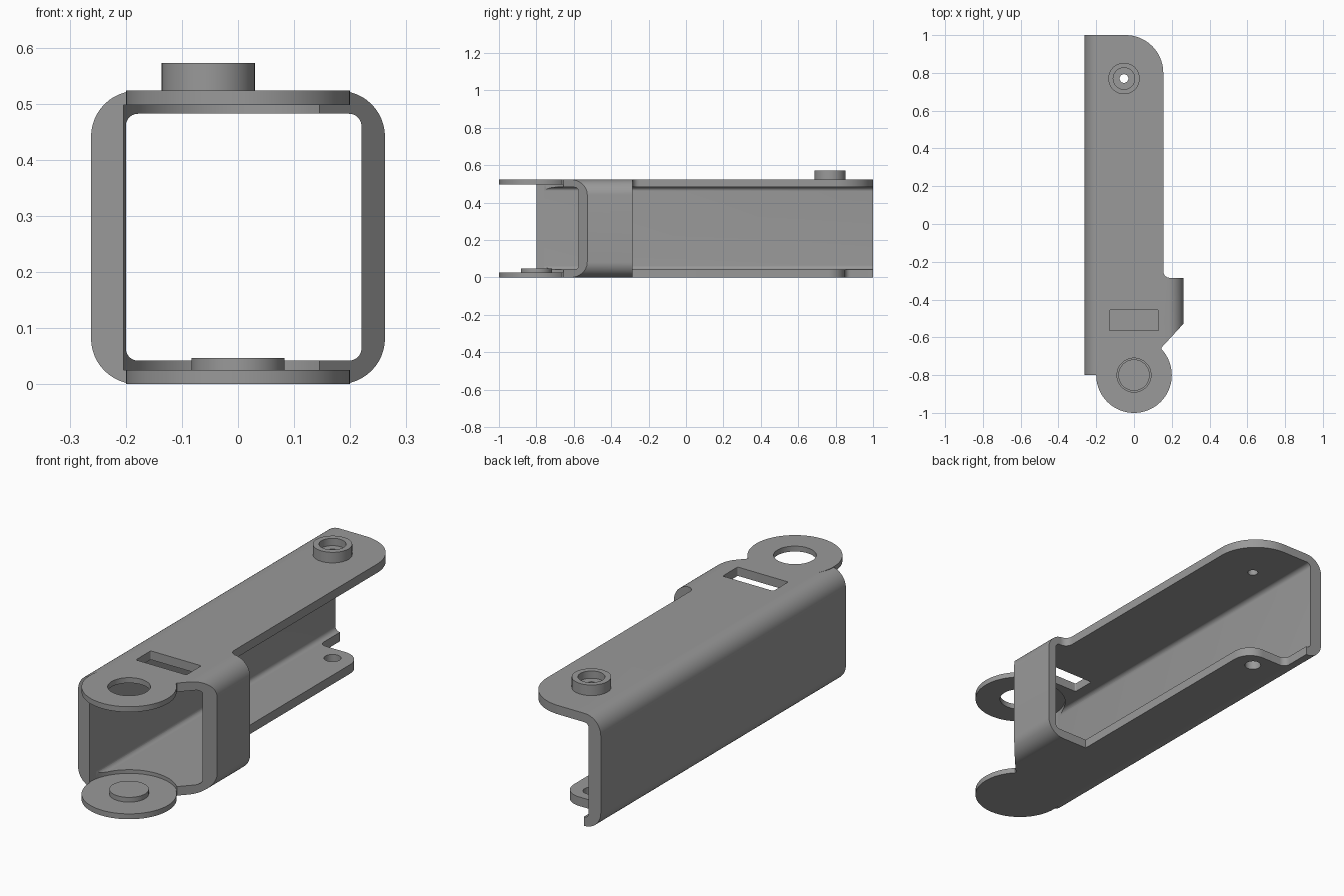
import bpy, bmesh, math
from mathutils import Vector

if "Cube" in bpy.data.objects:
    bpy.data.objects.remove(bpy.data.objects["Cube"])

grey = bpy.data.materials.new("mid_grey")
grey.diffuse_color = (0.32, 0.32, 0.32, 1)
grey.use_nodes = True
grey.node_tree.nodes["Principled BSDF"].inputs["Base Color"].default_value = grey.diffuse_color
H = 0.523            # overall shell height
HUB = (0, -0.8)      # hinge axis
BOSS = (-0.053, 0.77)  # screw axis


def arc(cx, cy, r, a0, a1, n=12):
    """Points on an arc, angles in degrees."""
    return [(cx + r * math.cos(math.radians(a0 + (a1 - a0) * i / n)),
             cy + r * math.sin(math.radians(a0 + (a1 - a0) * i / n))) for i in range(n + 1)]


def rounded(x0, x1, y0, y1, r):
    """Rounded rectangle outline."""
    return (arc(x1 - r, y1 - r, r, 0, 90) + arc(x0 + r, y1 - r, r, 90, 180)
            + arc(x0 + r, y0 + r, r, 180, 270) + arc(x1 - r, y0 + r, r, 270, 360))


def prism(name, pts, a, b, along_y=False):
    """Extrude an outline from a to b, along z or along y."""
    bm = bmesh.new()
    vs = [bm.verts.new((p[0], a, p[1]) if along_y else (p[0], p[1], a)) for p in pts]
    f = bm.faces.new(vs)
    out = bmesh.ops.extrude_face_region(bm, geom=[f])["geom"]
    move = Vector((0, b - a, 0)) if along_y else Vector((0, 0, b - a))
    bmesh.ops.translate(bm, vec=move, verts=[g for g in out if isinstance(g, bmesh.types.BMVert)])
    bmesh.ops.recalc_face_normals(bm, faces=bm.faces)
    me = bpy.data.meshes.new(name)
    bm.to_mesh(me)
    bm.free()
    ob = bpy.data.objects.new(name, me)
    bpy.context.collection.objects.link(ob)
    me.materials.append(grey)
    return ob


def disc(name, c, r, a, b, n=64):
    return prism(name, arc(c[0], c[1], r, 0, 360 - 360 / n, n - 1), a, b)


def combine(ob, tool, op="DIFFERENCE"):
    """Apply a boolean and remove the tool."""
    m = ob.modifiers.new("bool", "BOOLEAN")
    m.operation, m.solver, m.object = op, "EXACT", tool
    bpy.context.view_layer.objects.active = ob
    bpy.ops.object.modifier_apply(modifier=m.name)
    bpy.data.objects.remove(tool)


# shell: rounded tube with a thick left wall
body = prism("bracket_body", rounded(-0.262, 0.262, 0, H, 0.082), -0.8, 1, True)
combine(body, prism("bore", rounded(-0.2, 0.22, 0.042, 0.482, 0.022), -1.1, 1.3, True))

# slanted front end of the right wall
combine(body, prism("front_cut", [(0.145, -0.655), (0.4, -0.378), (0.4, -1), (0.145, -1)], -0.2, 0.8))

# upper arm outline: fillet beside the right wall, big rounded back corner
combine(body, prism("upper_cut", [(0.4, -0.285)] + arc(0.19, -0.25, 0.035, 270, 180, 8)
                    + arc(-0.045, 0.8, 0.2, 0, 90, 24) + [(-0.045, 1.2), (0.4, 1.2)], 0.25, 0.8))

# lower arm outline: narrower, rounded tab, back notch
combine(body, prism("lower_cut", [(0.4, -0.285), (0.045, -0.285)]
                    + arc(-0.045, 0.76, 0.09, 0, 90) + arc(-0.145, 0.88, 0.03, 270, 180, 8)
                    + [(-0.175, 1.2), (0.4, 1.2)], -0.2, 0.27))

# hinge discs and the clearance between them
combine(body, disc("clearance", HUB, 0.204, 0.025, 0.498, 96))
for a, b in ((0, 0.025), (0.498, H)):
    combine(body, disc("hub_disc", HUB, 0.2, a, b, 96), "UNION")

# holes and slot
combine(body, disc("hub_hole", HUB, 0.09, 0.4, 0.8))
combine(body, disc("screw_hole", BOSS, 0.023, 0.4, 0.8, 32))
combine(body, disc("access_hole", BOSS, 0.036, -0.2, 0.2, 32))
combine(body, prism("slot", rounded(-0.13, 0.13, -0.565, -0.455, 0.006), 0.4, 0.8))

# hinge pin on the lower disc
pin = disc("hinge_pin", HUB, 0.083, 0.02, 0.047)

# counterbored screw boss
boss = disc("screw_boss", BOSS, 0.083, H - 0.004, 0.572)
combine(boss, disc("counterbore", BOSS, 0.057, 0.538, 0.8))
combine(boss, disc("boss_hole", BOSS, 0.023, 0.4, 0.8, 32))

for ob in (body, pin, boss):
    bpy.ops.object.select_all(action="DESELECT")
    ob.select_set(True)
    bpy.context.view_layer.objects.active = ob
    bpy.ops.object.shade_smooth_by_angle(angle=math.radians(30))
